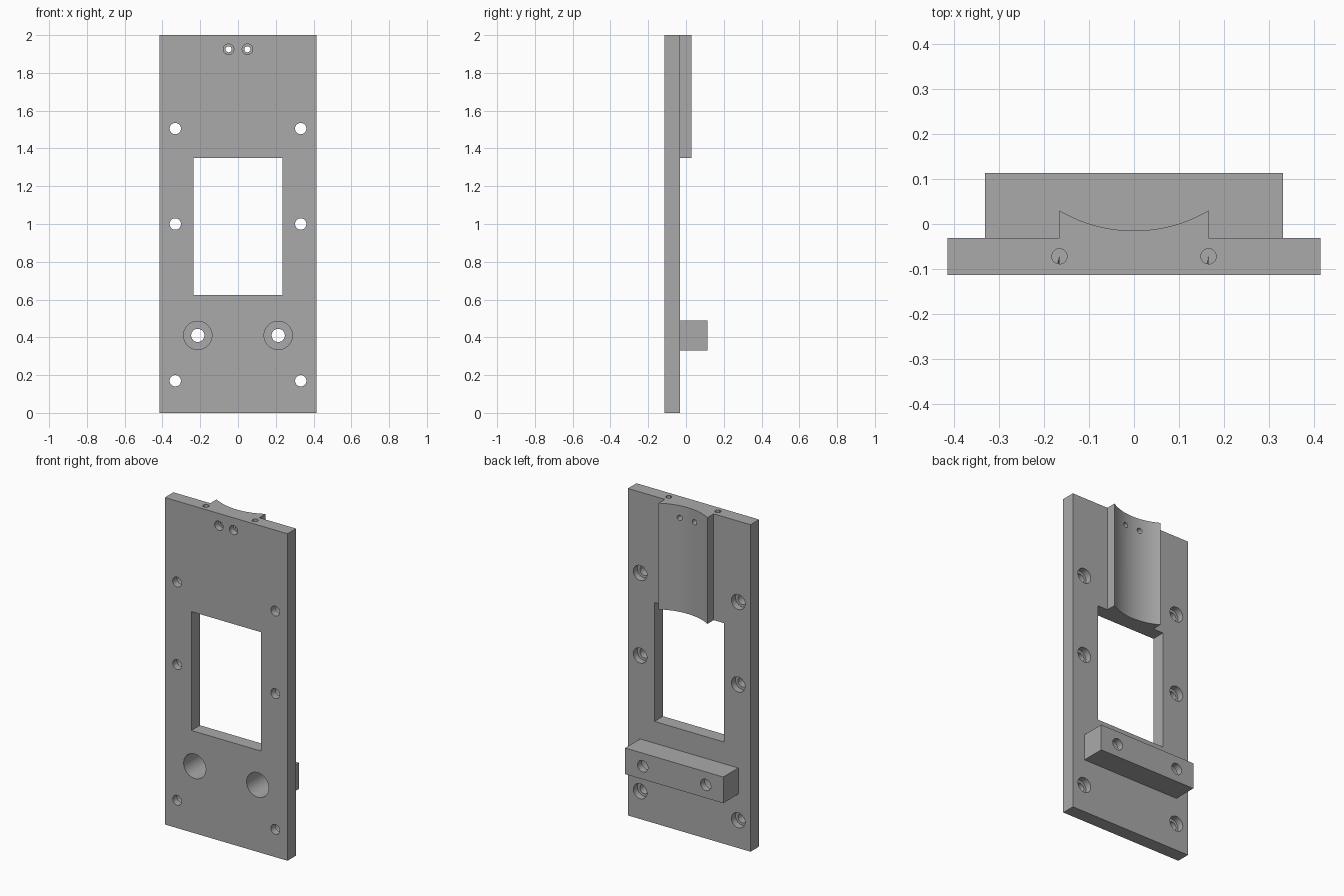
import bpy, bmesh, math
from mathutils import Matrix, Vector

cube = bpy.data.objects.get("Cube")
if cube:
    bpy.data.objects.remove(cube, do_unlink=True)

grey = bpy.data.materials.new("machined_grey")
grey.use_nodes = True
colour = (0.4, 0.4, 0.4, 1)
grey.diffuse_color = colour
grey.node_tree.nodes["Principled BSDF"].inputs["Base Color"].default_value = colour


def finish(name, bm):
    bmesh.ops.recalc_face_normals(bm, faces=bm.faces)
    mesh = bpy.data.meshes.new(name)
    bm.to_mesh(mesh)
    bm.free()
    mesh.materials.append(grey)
    obj = bpy.data.objects.new(name, mesh)
    bpy.context.collection.objects.link(obj)
    return obj


def box(name, low, high):
    low, high = Vector(low), Vector(high)
    bm = bmesh.new()
    bmesh.ops.create_cube(bm, size=1, matrix=Matrix.Translation((low + high) / 2)
                          @ Matrix.Diagonal((*(high - low), 1)))
    return finish(name, bm)


def drill(name, start, radius, depth, along_y=True, tip=0):
    """Round cutter from start, going backwards (+y) or downwards, with optional conical tip."""
    turn = Matrix.Rotation(-math.pi / 2 if along_y else math.pi, 4, "X")
    place = Matrix.Translation(start) @ turn
    bm = bmesh.new()
    bmesh.ops.create_cone(bm, cap_ends=True, segments=40, radius1=radius, radius2=radius,
                          depth=depth, matrix=place @ Matrix.Translation((0, 0, depth / 2)))
    if tip:
        end = place @ Vector((0, 0, depth))
        cap = min(bm.faces, key=lambda f: (f.calc_center_median() - end).length)
        bmesh.ops.poke(bm, faces=[cap])
        bm.verts.ensure_lookup_table()
        bm.verts[-1].co = place @ Vector((0, 0, depth + tip))
    return finish(name, bm)


def combine(body, tool, operation):
    mod = body.modifiers.new(tool.name, "BOOLEAN")
    mod.operation, mod.solver, mod.object = operation, "EXACT", tool
    bpy.context.view_layer.objects.active = body
    bpy.ops.object.modifier_apply(modifier=mod.name)
    bpy.data.objects.remove(tool, do_unlink=True)


FRONT, BACK = -0.114, -0.031
TOP = 2.0

# Main plate
body = box("mounting_plate", (-0.415, FRONT, 0), (0.415, BACK, TOP))

# Concave cradle above the window, an arc profile pulled upwards
half, rim, dip, low = 0.166, 0.03, -0.015, 1.3
sag = rim - dip
radius = (half ** 2 + sag ** 2) / (2 * sag)
sweep = math.asin(half / radius)
steps = 24
profile = [(-half, BACK - 0.03)]
for i in range(steps + 1):
    a = sweep * (2 * i / steps - 1)
    profile.append((radius * math.sin(a), dip + radius * (1 - math.cos(a))))
profile.append((half, BACK - 0.03))
bm = bmesh.new()
face = bm.faces.new([bm.verts.new((x, y, low)) for x, y in profile])
pulled = bmesh.ops.extrude_face_region(bm, geom=[face])["geom"]
bmesh.ops.translate(bm, vec=(0, 0, TOP - low),
                    verts=[v for v in pulled if isinstance(v, bmesh.types.BMVert)])
combine(body, finish("cradle", bm), "UNION")

# Rear cross block
combine(body, box("cross_block", (-0.332, BACK - 0.03, 0.33), (0.332, 0.114, 0.49)), "UNION")

# Window
combine(body, box("window", (-0.235, -0.3, 0.623), (0.235, 0.3, 1.35)), "DIFFERENCE")

# Holes, mirrored left and right
for side in (-1, 1):
    holes = []
    for z in (0.17, 1.0, 1.505):    # edge screws, counterbored from the back
        holes.append(drill("screw_hole", (side * 0.332, -0.2, z), 0.03, 0.3))
        holes.append(drill("screw_head", (side * 0.332, BACK - 0.04, z), 0.046, 0.06))
    # deep front bores ending in small holes through the block
    holes.append(drill("block_bore", (side * 0.213, -0.2, 0.41), 0.075, 0.273))
    holes.append(drill("block_hole", (side * 0.213, -0.2, 0.41), 0.035, 0.4))
    # small pair near the top, counterbored from the front
    holes.append(drill("pin_hole", (side * 0.05, -0.2, 1.925), 0.016, 0.3))
    holes.append(drill("pin_head", (side * 0.05, -0.2, 1.925), 0.028, 0.125))
    # blind holes in the top edge
    holes.append(drill("top_hole", (side * half, -0.072, TOP + 0.02), 0.017, 0.17, False, 0.01))
    for hole in holes:
        combine(body, hole, "DIFFERENCE")

# Smooth round walls, keep the edges crisp
bpy.ops.object.select_all(action="DESELECT")
body.select_set(True)
bpy.context.view_layer.objects.active = body
bpy.ops.object.shade_smooth_by_angle(angle=math.radians(30))
